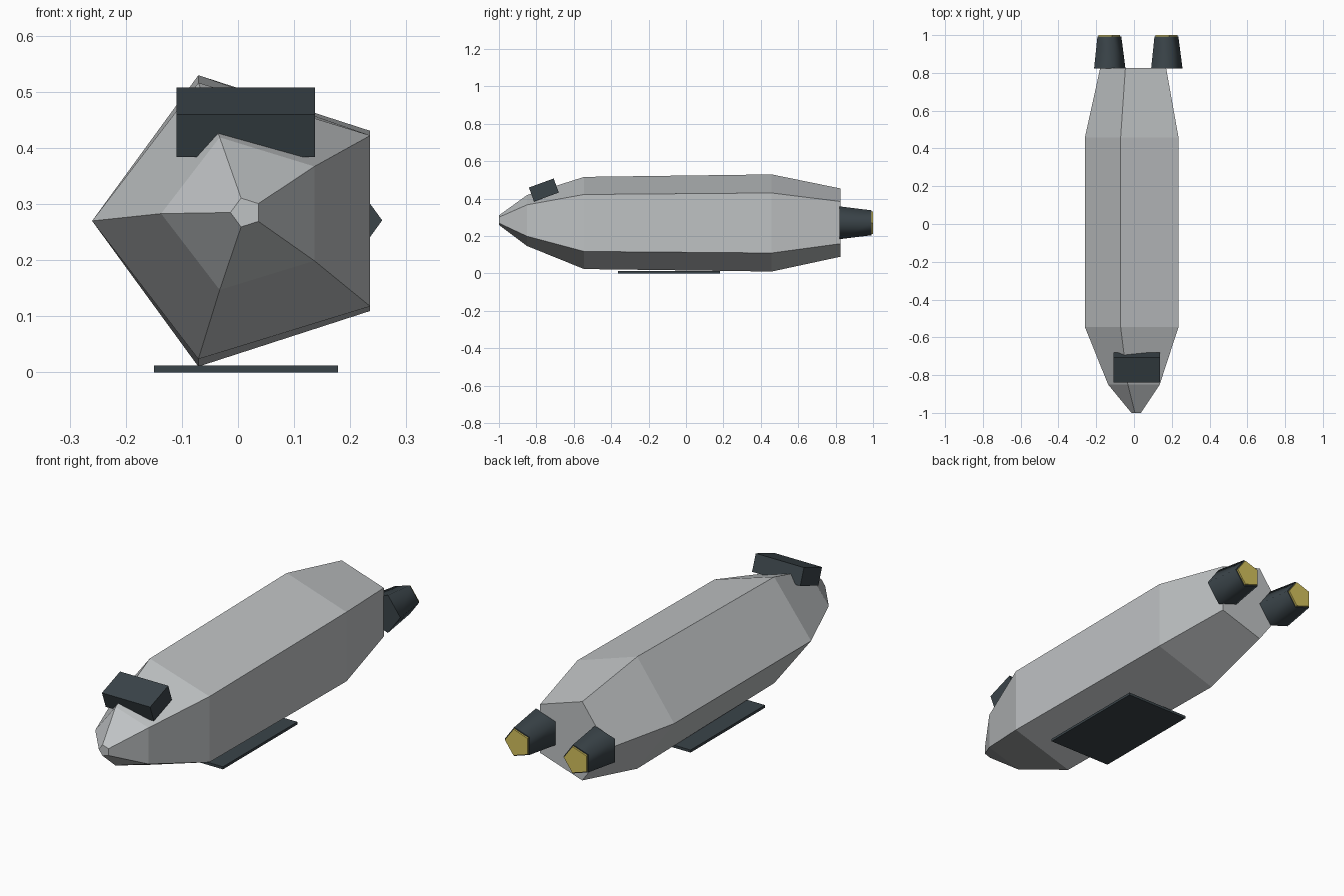
import bpy, bmesh, math
from mathutils import Matrix

if "Cube" in bpy.data.objects:
    bpy.data.objects.remove(bpy.data.objects["Cube"])

CX, CZ = 0.014, 0.27  # long axis of the ship


def material(name, rgb):
    mat = bpy.data.materials.new(name)
    mat.use_nodes = True
    color = (*rgb, 1)
    mat.diffuse_color = color
    mat.node_tree.nodes["Principled BSDF"].inputs["Base Color"].default_value = color
    return mat


def finish(bm, name, mat):
    bmesh.ops.recalc_face_normals(bm, faces=bm.faces)
    mesh = bpy.data.meshes.new(name)
    bm.to_mesh(mesh)
    bm.free()
    mesh.materials.append(mat)
    obj = bpy.data.objects.new(name, mesh)
    bpy.context.collection.objects.link(obj)
    return obj


def loft(name, cx, stations, start, mat, smooth=False):
    """Five-sided body along y; stations are (y, centre z, radius x, radius z)."""
    bm = bmesh.new()
    rings = []
    for y, cz, rx, rz in stations:
        angles = [start + math.tau * k / 5 for k in range(5)]
        rings.append([bm.verts.new((cx + rx * math.cos(a), y, cz + rz * math.sin(a)))
                      for a in angles])
    for a, b in zip(rings, rings[1:]):
        for k in range(5):
            j = (k + 1) % 5
            bm.faces.new((a[k], a[j], b[j], b[k]))
    bm.faces.new(rings[0])
    bm.faces.new(rings[-1])
    obj = finish(bm, name, mat)
    if smooth:
        bpy.ops.object.select_all(action="DESELECT")
        obj.select_set(True)
        bpy.context.view_layer.objects.active = obj
        bpy.ops.object.shade_smooth_by_angle(angle=math.radians(78))
    return obj


def box(name, center, size, tilt, mat):
    bm = bmesh.new()
    bmesh.ops.create_cube(bm, size=1)
    bm.transform(Matrix.Translation(center) @ Matrix.Rotation(math.radians(tilt), 4, "X")
                 @ Matrix.Diagonal((*size, 1)))
    return finish(bm, name, mat)


hull_grey = material("hull grey", (0.52, 0.54, 0.55))
dark_slate = material("dark slate", (0.042, 0.057, 0.066))
engine_yellow = material("engine yellow", (0.65, 0.53, 0.11))

# Hull: pentagonal body tapering to a blunt nose
loft("hull", CX, [(-1.0, 0.285, 0.0276, 0.027),
                  (-0.85, 0.283, 0.151, 0.143),
                  (-0.545, CZ, 0.274, 0.259),
                  (0.458, CZ, 0.274, 0.273),
                  (0.825, 0.272, 0.193, 0.192)], math.pi, hull_grey)

# Twin engines with glowing end caps
for side, offset in (("left", 0.151), ("right", -0.151)):
    x = CX + offset
    loft(side + "_engine", x, [(0.822, 0.271, 0.092, 0.092),
                               (0.992, 0.271, 0.07, 0.07)], 0, dark_slate, True)
    loft(side + "_engine_glow", x, [(0.98, 0.271, 0.064, 0.064),
                                    (1.0, 0.271, 0.064, 0.064)], 0, engine_yellow)

# Tilted bridge block above the nose, and cargo plate under the belly
box("bridge", (CX, -0.76, 0.446), (0.247, 0.141, 0.08), 20, dark_slate)
box("belly_plate", (CX, -0.092, 0.006), (0.328, 0.545, 0.012), 0, dark_slate)
